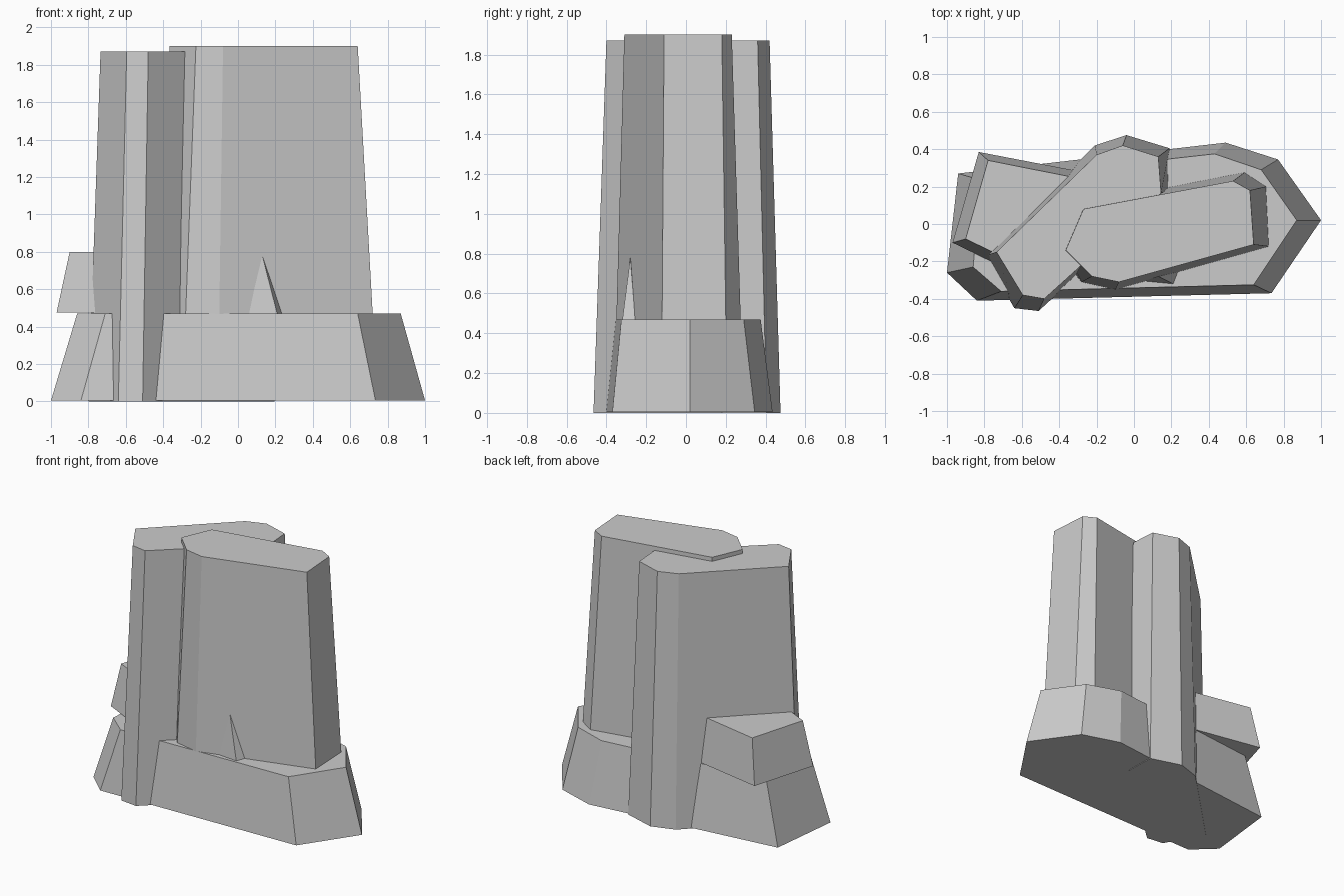
import bpy
import bmesh

cube = bpy.data.objects.get("Cube")
if cube:
    bpy.data.objects.remove(cube, do_unlink=True)

stone = bpy.data.materials.new("grey_stone")
stone.use_nodes = True
grey = (0.6, 0.6, 0.6, 1)
stone.diffuse_color = grey
bsdf = next(n for n in stone.node_tree.nodes if n.type == 'BSDF_PRINCIPLED')
bsdf.inputs["Base Color"].default_value = grey
bsdf.inputs["Roughness"].default_value = 0.9


def rock(name, bottom, z0, top, z1):
    """Flat-faced rock lofted between two outlines; a single top point makes a spike."""
    bm = bmesh.new()
    low = [bm.verts.new((x, y, z0)) for x, y in bottom]
    high = [bm.verts.new((x, y, z1)) for x, y in top]
    bm.faces.new(low)
    if len(high) > 2:
        bm.faces.new(high)
    n = len(low)
    for i in range(n):
        j = (i + 1) % n
        if len(high) == 1:
            bm.faces.new((low[i], low[j], high[0]))
        else:
            bm.faces.new((low[i], low[j], high[j], high[i]))
    bmesh.ops.recalc_face_normals(bm, faces=bm.faces)
    mesh = bpy.data.meshes.new(name)
    bm.to_mesh(mesh)
    bm.free()
    mesh.materials.append(stone)
    obj = bpy.data.objects.new(name, mesh)
    bpy.context.collection.objects.link(obj)
    return obj


# Wide low slab that everything stands on
rock("base_slab",
     [(1, .02), (.77, .345), (.49, .435), (-.94, .27),
      (-1, -.26), (-.84, -.41), (.735, -.37)], 0.005,
     [(.87, .02), (.68, .29), (.43, .375), (-.82, .235),
      (-.86, -.23), (-.71, -.36), (.64, -.325)], 0.47)

# Diagonal column reaching the ground
rock("rear_column",
     [(-.8, -.17), (-.21, .42), (-.04, .475), (.19, .405),
      (.195, .18), (-.51, -.465), (-.64, -.45)], 0,
     [(-.735, -.15), (-.2, .37), (-.06, .42), (.13, .36),
      (.145, .165), (-.48, -.4), (-.595, -.38)], 1.87)

# Tallest column, resting on the slab
rock("front_column",
     [(-.3, .1), (.59, .275), (.705, .2), (.72, -.12),
      (-.1, -.35), (-.28, -.31), (-.41, -.155)], 0.468,
     [(-.27, .08), (.53, .23), (.62, .18), (.64, -.11),
      (-.08, -.31), (-.225, -.28), (-.365, -.14)], 1.9)

# Block overhanging the right rear end of the slab
rock("side_block",
     [(-.83, .385), (-.97, -.1), (-.66, -.25), (-.18, .26)], 0.475,
     [(-.78, .34), (-.9, -.08), (-.65, -.2), (-.2, .225)], 0.8)

# Small spike against the tall column
rock("small_spike",
     [(.055, -.305), (.21, -.32), (.235, -.255), (.1, -.2)], 0.468,
     [(.13, -.28)], 0.78)
